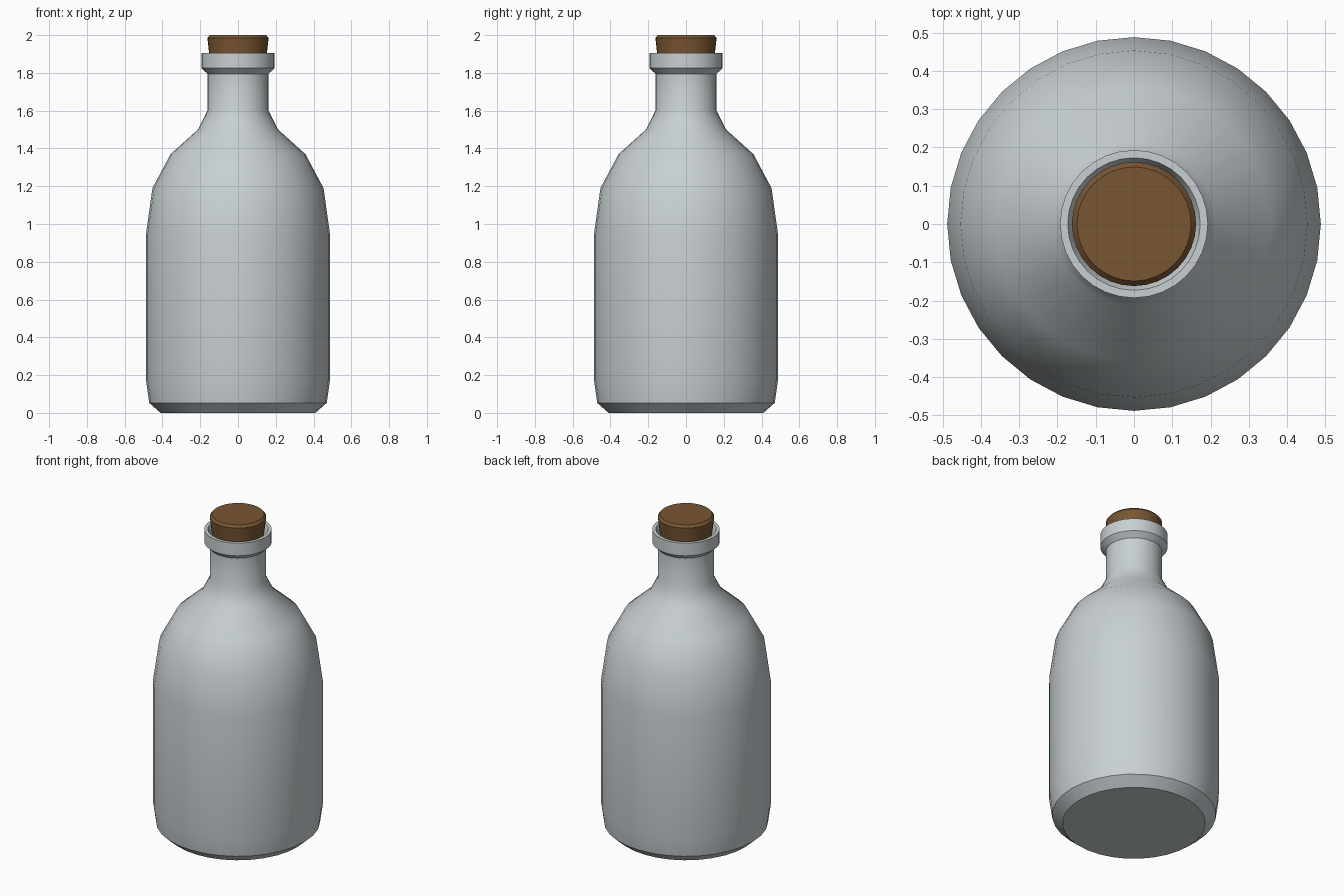
import bpy
import bmesh
from math import radians, tau

SIDES = 32

cube = bpy.data.objects.get("Cube")
if cube:
    bpy.data.objects.remove(cube, do_unlink=True)


def make_material(name, colour):
    mat = bpy.data.materials.new(name)
    mat.use_nodes = True
    mat.diffuse_color = colour
    mat.node_tree.nodes["Principled BSDF"].inputs["Base Color"].default_value = colour
    return mat


def lathe(name, profile, mat):
    """Revolve a (radius, height) profile around the z axis."""
    bm = bmesh.new()
    verts = [bm.verts.new((r, 0, z)) for r, z in profile]
    edges = [bm.edges.new(pair) for pair in zip(verts, verts[1:])]
    bmesh.ops.spin(bm, geom=verts + edges, cent=(0, 0, 0), axis=(0, 0, 1),
                   angle=tau, steps=SIDES, use_merge=True)
    bmesh.ops.remove_doubles(bm, verts=bm.verts, dist=0.0005)
    # Close the flat ends
    open_edges = [e for e in bm.edges if e.is_boundary]
    if open_edges:
        bmesh.ops.holes_fill(bm, edges=open_edges, sides=SIDES)
    bmesh.ops.recalc_face_normals(bm, faces=bm.faces)
    mesh = bpy.data.meshes.new(name)
    bm.to_mesh(mesh)
    bm.free()
    mesh.materials.append(mat)
    obj = bpy.data.objects.new(name, mesh)
    bpy.context.collection.objects.link(obj)
    bpy.ops.object.select_all(action="DESELECT")
    obj.select_set(True)
    bpy.context.view_layer.objects.active = obj
    bpy.ops.object.shade_smooth_by_angle(angle=radians(30))
    return obj


glass = make_material("pale grey glass", (0.58, 0.63, 0.65, 1))
cork = make_material("brown cork", (0.19, 0.093, 0.033, 1))

# Bottle: base, body, shoulder, neck and lip, then the hollow inside
outside = [(0.41, 0), (0.47, 0.053), (0.488, 0.18), (0.488, 0.94),
           (0.453, 1.19), (0.357, 1.37), (0.212, 1.5), (0.162, 1.6),
           (0.162, 1.795), (0.193, 1.825), (0.193, 1.905)]
inside = [(0.173, 1.905), (0.146, 1.85), (0.142, 1.6), (0.19, 1.48),
          (0.43, 1.18), (0.46, 0.94), (0.46, 0.18), (0.39, 0.04)]
lathe("bottle", outside + inside, glass)

# Tapered stopper with a small bevel round its top
lathe("stopper", [(0.13, 1.7), (0.153, 1.905), (0.162, 1.985), (0.149, 2.0)], cork)
